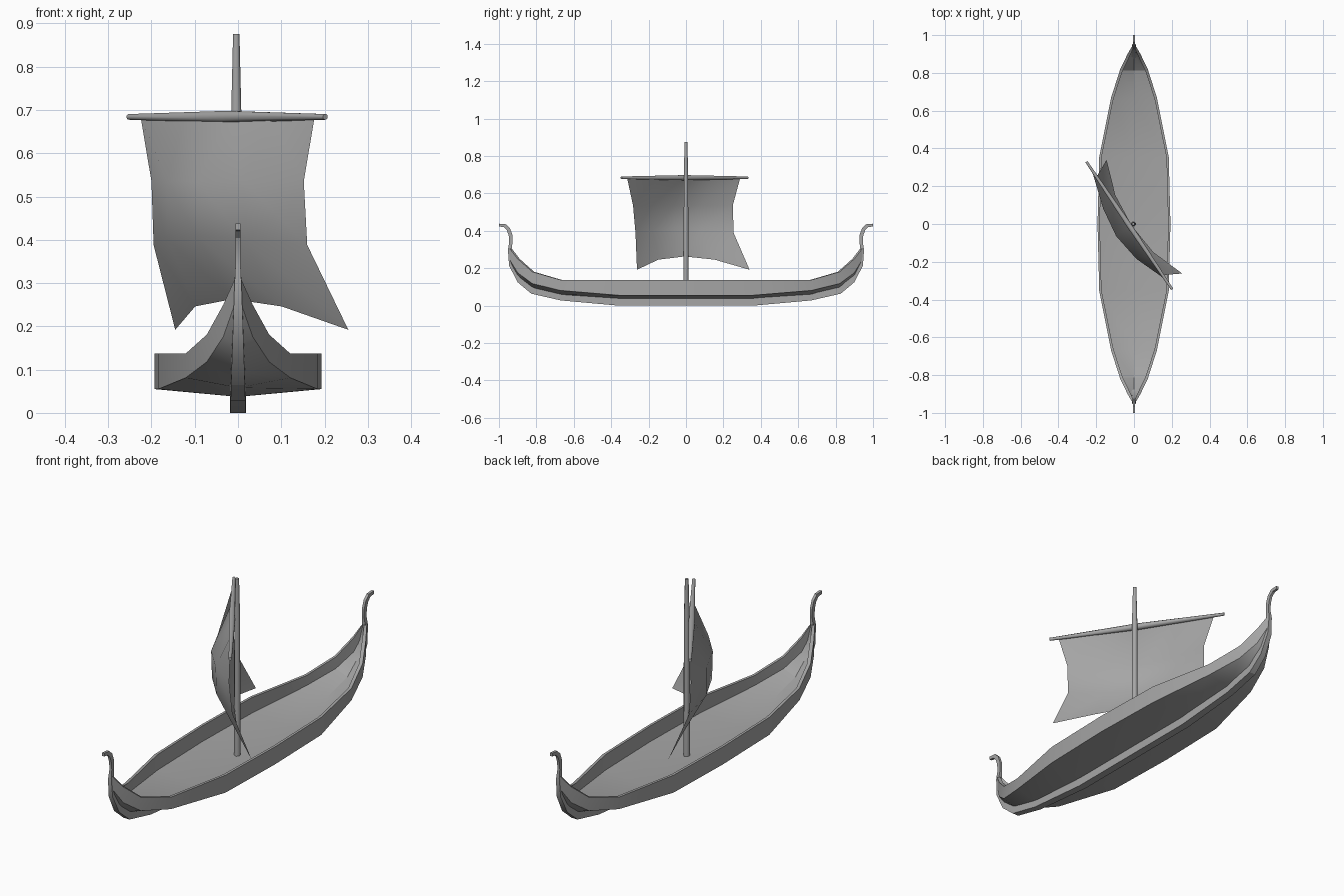
import bpy, bmesh, math
from mathutils import Vector

if "Cube" in bpy.data.objects:
    bpy.data.objects.remove(bpy.data.objects["Cube"])

grey = bpy.data.materials.new("plain grey")
grey.diffuse_color = (0.38, 0.38, 0.38, 1)
grey.use_nodes = True
grey.node_tree.nodes["Principled BSDF"].inputs["Base Color"].default_value = grey.diffuse_color


def make(name, bm, smooth=None):
    bmesh.ops.remove_doubles(bm, verts=bm.verts, dist=1e-5)
    bmesh.ops.recalc_face_normals(bm, faces=bm.faces)
    me = bpy.data.meshes.new(name)
    bm.to_mesh(me)
    bm.free()
    ob = bpy.data.objects.new(name, me)
    bpy.context.collection.objects.link(ob)
    me.materials.append(grey)
    if smooth:
        bpy.ops.object.select_all(action='DESELECT')
        ob.select_set(True)
        bpy.context.view_layer.objects.active = ob
        bpy.ops.object.shade_smooth_by_angle(angle=math.radians(smooth))
    return ob


def loft(name, rings, closed=True, smooth=None):
    """Join successive point rings with quads, capping closed rings."""
    bm = bmesh.new()
    vs = [[bm.verts.new(p) for p in r] for r in rings]
    n = len(rings[0])
    for a, b in zip(vs, vs[1:]):
        for i in range(n if closed else n - 1):
            j = (i + 1) % n
            bm.faces.new((a[i], a[j], b[j], b[i]))
    if closed:
        bm.faces.new(vs[0])
        bm.faces.new(vs[-1])
    return make(name, bm, smooth)


def both_ends(half):
    """Mirror a list of stations that starts at y = 0."""
    return [(-s[0], *s[1:]) for s in reversed(half[1:])] + half


# Hull shell: y, half width, sheer height, chine height, keel line height
stations = both_ends([
    (0, .193, .137, .055, .037), (.355, .184, .137, .055, .037),
    (.67, .121, .137, .081, .058), (.822, .072, .181, .118, .094),
    (.90, .034, .25, .176, .155), (.945, .008, .308, .25, .235)])
T = .012
rings = []
for y, w, sheer, chine, keel in stations:
    wi, yi = max(w - T, .002), y * .988
    rings.append([
        (-w, y, sheer), (-w, y, chine), (0, y, keel), (w, y, chine), (w, y, sheer),
        (wi, yi, sheer), (wi, yi, chine + .009), (0, yi, keel + .009),
        (-wi, yi, chine + .009), (-wi, yi, sheer)])
loft("hull", rings, smooth=25)

# Keel with curled stems: outer y, outer z, inner y, inner z, half width
keel_half = [
    (0, 0, 0, .041, .018), (.36, 0, .36, .041, .018),
    (.67, .028, .66, .064, .017), (.827, .064, .81, .10, .016),
    (.90, .125, .875, .152, .014), (.946, .214, .917, .235, .011),
    (.952, .30, .932, .305, .008), (.945, .34, .927, .34, .006),
    (.948, .375, .928, .378, .006), (.958, .404, .941, .414, .006),
    (.975, .420, .963, .435, .006), (1.0, .423, 1.0, .438, .006)]
keel = [(-a, b, -c, d, w) for a, b, c, d, w in reversed(keel_half[1:])] + keel_half
loft("keel_and_stems",
     [[(-w, yo, zo), (w, yo, zo), (w, yi, zi), (-w, yi, zi)]
      for yo, zo, yi, zi, w in keel], smooth=25)


def rod(name, stops, sides=8):
    """Tapered rod through (point, radius) stops."""
    axis = (Vector(stops[-1][0]) - Vector(stops[0][0])).normalized()
    q = axis.to_track_quat('Z', 'Y')
    rings = []
    for p, r in stops:
        rings.append([Vector(p) + q @ Vector((r * math.cos(a), r * math.sin(a), 0))
                      for a in (math.tau * (i + .5) / sides for i in range(sides))])
    return loft(name, rings, smooth=50)


# Mast and yard
rod("mast", [((-.004, 0, .04), .0145), ((-.004, 0, .70), .0125), ((-.004, 0, .875), .008)])
rod("yard", [((-.252, .330, .684), .007), ((-.025, -.008, .684), .015),
             ((.202, -.346, .684), .007)])

# Sail: each row is left edge, right edge, quarter sag, middle sag, middle lift
n = Vector((-.83, -.56, 0))
rows = [
    ((-.225, .290, .684), (.177, -.315, .684), 0, 0, 0, 0),
    ((-.200, .250, .535), (.152, -.283, .535), .062, .085, 0, 0),
    ((-.195, .255, .388), (.160, -.270, .388), .070, .092, .015, .02),
    ((-.145, .340, .192), (.255, -.262, .192), .065, .082, .054, .071)]
sail = []
for a, b, s1, s2, l1, l2 in rows:
    a, b = Vector(a), Vector(b)
    sail.append([a.lerp(b, i / 4) + n * s + Vector((0, 0, l))
                 for i, (s, l) in enumerate(((0, 0), (s1, l1), (s2, l2), (s1, l1), (0, 0)))])
loft("sail", sail, closed=False, smooth=60)
